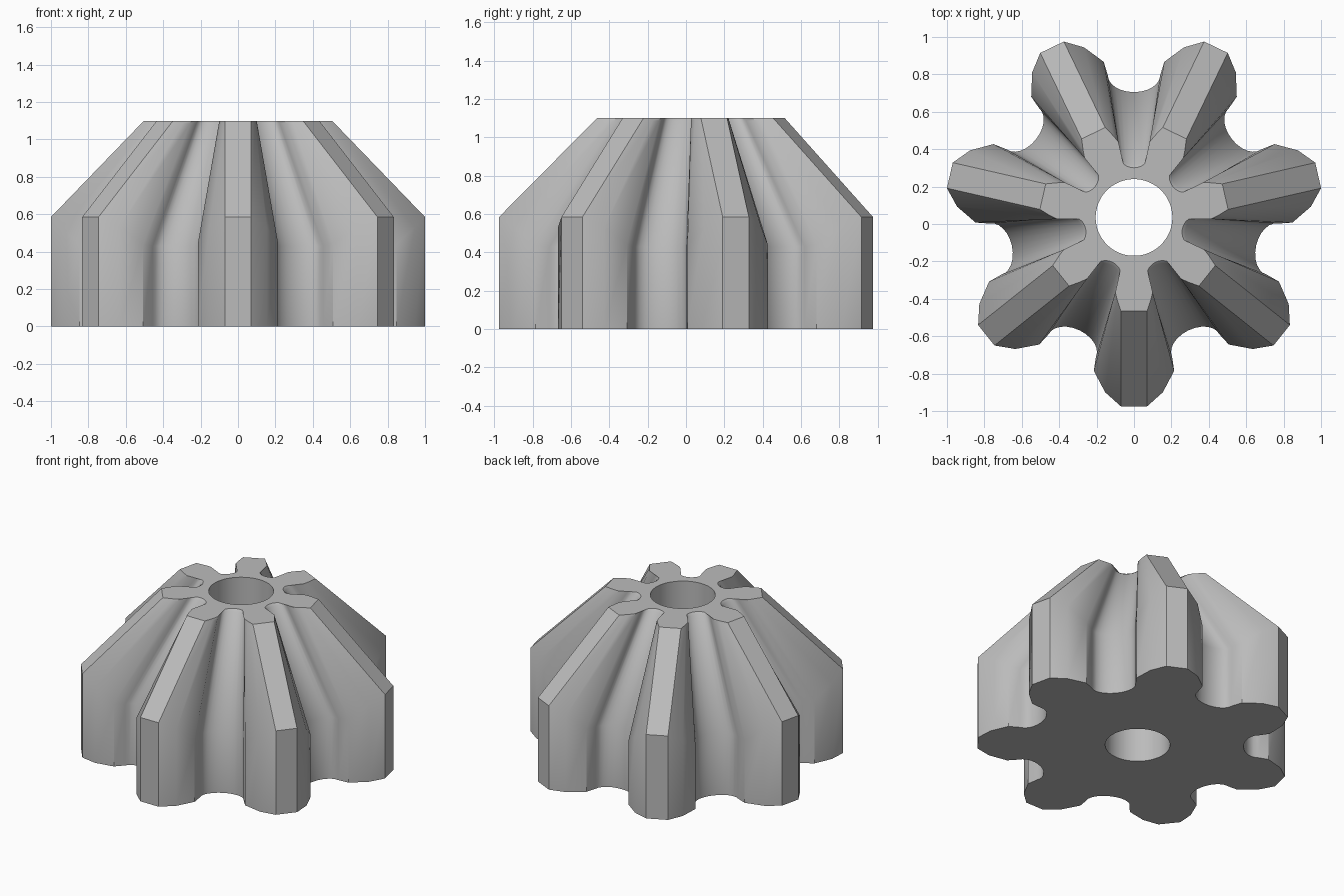
import bpy
import bmesh
import math
from mathutils import Vector

cube = bpy.data.objects.get("Cube")
if cube:
    bpy.data.objects.remove(cube, do_unlink=True)

TEETH = 7
HEIGHT = 1.1
RIM = 0.013          # small rounded lip above each groove
BORE = 0.205
CENTRE_Y = 0.035
HALF = math.pi / TEETH
STEPS = 7


def polar(side, along):
    return math.atan2(side, along), math.hypot(side, along)


# Half tooth: (base angle, base radius), (top angle, top radius), shoulder height, lip scale
half = []
for base, top, knee in (((0.07, 1.01), (0.07, 0.50), 0.585),
                        ((0.154, 0.935), (0.09, 0.44), 0.53),
                        ((0.215, 0.82), (0.10, 0.40), 0.44)):
    half.append((polar(*base), polar(*top), knee, 1.0))

# Half groove: a quarter ellipse that shrinks towards the top
for i in range(STEPS):
    t = math.pi / 2 * i / (STEPS - 1)
    c, s = math.cos(t), math.sin(t)
    a, r = polar(0.14 * c, 0.76 - 0.09 * s)
    b, q = polar(0.078 * c, 0.34 - 0.065 * s)
    half.append(((HALF - a, r), (HALF - b, q), 0.43, 0.965))

# Mirror into one full sector, sharing the groove centre with the next tooth
sector = [((-a, r), (-b, q), k, m) for (a, r), (b, q), k, m in reversed(half[:-1])] + half


def place(angle, radius, z):
    return Vector((radius * math.cos(angle), radius * math.sin(angle) + CENTRE_Y, z))


# Columns of points around the gear: outer wall from base to top, then the bore
bm = bmesh.new()
columns = []
for n in range(TEETH):
    turn = -math.pi / 2 + 2 * HALF * n
    for (a, r), (b, q), knee, lip in sector:
        shoulder = place(turn + a, r, knee)
        top = place(turn + b, q, HEIGHT)
        below = shoulder.lerp(top, (HEIGHT - RIM - knee) / (HEIGHT - knee))
        points = [place(turn + a, r, 0), shoulder, below,
                  place(turn + b, q * lip, HEIGHT),
                  place(turn + a, BORE, HEIGHT), place(turn + a, BORE, 0)]
        columns.append([bm.verts.new(p) for p in points])

# Close every pair of neighbouring columns into a ring of quads
for left, right in zip(columns, columns[1:] + columns[:1]):
    for i in range(len(left)):
        j = (i + 1) % len(left)
        bm.faces.new((left[i], right[i], right[j], left[j]))
bmesh.ops.recalc_face_normals(bm, faces=bm.faces)

mesh = bpy.data.meshes.new("bevel_gear")
bm.to_mesh(mesh)
bm.free()
gear = bpy.data.objects.new("bevel_gear", mesh)
bpy.context.collection.objects.link(gear)

# Plain grey metal
grey = bpy.data.materials.new("plain_grey")
grey.use_nodes = True
colour = (0.5, 0.5, 0.5, 1.0)
grey.diffuse_color = colour
grey.node_tree.nodes["Principled BSDF"].inputs["Base Color"].default_value = colour
mesh.materials.append(grey)

bpy.ops.object.select_all(action='DESELECT')
gear.select_set(True)
bpy.context.view_layer.objects.active = gear
bpy.ops.object.shade_smooth_by_angle(angle=math.radians(33))
